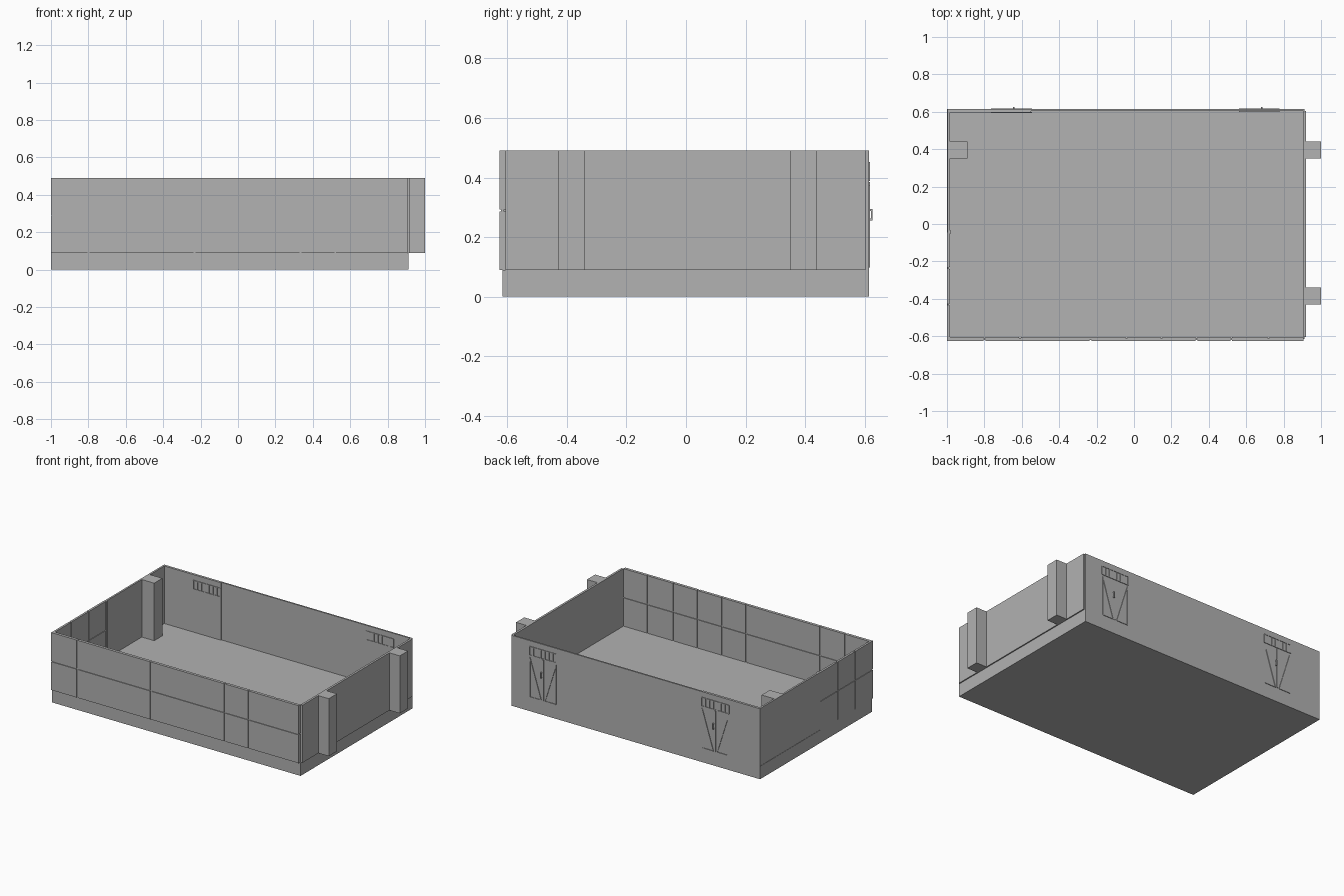
import bpy
import math
from mathutils import Vector, Matrix

cube = bpy.data.objects.get("Cube")
if cube:
    bpy.data.objects.remove(cube, do_unlink=True)

grey = bpy.data.materials.new("concrete grey")
grey.use_nodes = True
COLOUR = (0.445, 0.445, 0.445, 1)
grey.diffuse_color = COLOUR
grey.node_tree.nodes["Principled BSDF"].inputs["Base Color"].default_value = COLOUR

FLOOR, MID, TOP = 0.09, 0.29, 0.49


def mesh_object(name, boxes):
    """Joins boxes given as (low corner, high corner, optional matrix)."""
    verts, faces = [], []
    for low, high, *matrix in boxes:
        n = len(verts)
        for x in (low[0], high[0]):
            for y in (low[1], high[1]):
                for z in (low[2], high[2]):
                    p = Vector((x, y, z))
                    verts.append(matrix[0] @ p if matrix else p)
        for f in ((0, 1, 3, 2), (4, 6, 7, 5), (0, 4, 5, 1),
                  (2, 3, 7, 6), (0, 2, 6, 4), (1, 5, 7, 3)):
            faces.append([n + i for i in f])
    mesh = bpy.data.meshes.new(name)
    mesh.from_pydata(verts, [], faces)
    mesh.materials.append(grey)
    obj = bpy.data.objects.new(name, mesh)
    bpy.context.collection.objects.link(obj)
    return obj


def panels(name, along, edges, low, high, gap=0.010):
    """Two rows of cladding panels separated by narrow seams."""
    boxes = []
    for i, (a, b) in enumerate(zip(edges, edges[1:])):
        a += gap / 2 if i else 0
        b -= gap / 2 if i < len(edges) - 2 else 0
        for z0, z1 in ((FLOOR, MID - gap / 3), (MID + gap / 3, TOP)):
            if along == "x":
                boxes.append(((a, low, z0), (b, high, z1)))
            else:
                boxes.append(((low, a, z0), (high, b, z1)))
    mesh_object(name, boxes)


def bar(a, b, low, high, width=0.006):
    """A thin strip between two (x, z) points, lying on the back wall."""
    dx, dz = b[0] - a[0], b[1] - a[1]
    half = math.hypot(dx, dz) / 2
    matrix = (Matrix.Translation(((a[0] + b[0]) / 2, 0, (a[1] + b[1]) / 2))
              @ Matrix.Rotation(-math.atan2(dz, dx), 4, "Y"))
    return (-half, low, -width / 2), (half, high, width / 2), matrix


# Floor slab
mesh_object("floor_slab", [((-1, -0.615, 0), (0.912, 0.614, FLOOR))])

# Front wall: core with seamed panels on both faces
mesh_object("front_wall", [((-0.995, -0.620, FLOOR), (0.905, -0.610, TOP))])
panels("front_outer_panels", "x", [-1, -0.80, -0.233, 0.335, 0.52, 0.905],
       -0.625, -0.620)
panels("front_inner_panels", "x",
       [-0.985, -0.80, -0.61, -0.04, 0.147, 0.335, 0.52, 0.72, 0.905],
       -0.610, -0.605)

# Left-hand end: panelled at the front, plain toward the back
mesh_object("panelled_end_wall", [((-0.996, -0.62, FLOOR), (-0.989, -0.045, TOP))])
side_edges = [-0.62, -0.43, -0.235, -0.045]
panels("end_outer_panels", "y", side_edges, -1, -0.996)
panels("end_inner_panels", "y", side_edges, -0.989, -0.985)
mesh_object("plain_end_wall", [((-0.998, -0.045, FLOOR), (-0.985, 0.614, TOP))])
mesh_object("end_wall_post", [((-0.998, -0.05, FLOOR), (-0.978, -0.036, TOP))])

# Opposite end and back walls
mesh_object("pillar_end_wall", [((0.905, -0.605, FLOOR), (0.920, 0.603, TOP))])
mesh_object("back_wall", [((-0.998, 0.603, FLOOR), (0.912, 0.614, TOP)),
                          ((-0.998, 0.597, FLOOR), (-0.55, 0.603, TOP))])

# Pillars
for name, x0, x1, y0 in (("outer_pillar_back", 0.918, 1, 0.35),
                         ("outer_pillar_front", 0.918, 1, -0.43),
                         ("inner_pillar", -0.988, -0.89, 0.35)):
    mesh_object(name, [((x0, y0, FLOOR), (x1, y0 + 0.09, TOP))])

# Double doors on the back, each with a barred fanlight
for side, c, inner in (("left", 0.67, 0.603), ("right", -0.655, 0.597)):
    lo, hi = 0.613, 0.618
    leaf = []
    for s in (-1, 1):
        leaf += [bar((c + s * 0.1, 0.10), (c + s * 0.1, 0.375), lo, hi),
                 bar((c + s * 0.1, 0.37), (c + s * 0.015, 0.10), lo, hi),
                 bar((c + s * 0.1, 0.10), (c + s * 0.015, 0.10), lo, hi, 0.004)]
    leaf.append(bar((c, 0.10), (c, 0.385), lo, hi, 0.012))
    mesh_object(side + "_double_door", leaf)

    for place, y0, y1 in (("outer", lo, hi), ("inner", inner - 0.004, inner + 0.001)):
        grid = [bar((c - 0.105, z), (c + 0.105, z), y0, y1, 0.005)
                for z in (0.39, 0.45)]
        for i in range(8):
            x = c - 0.105 + 0.03 * i
            grid.append(bar((x, 0.39), (x, 0.45), y0, y1, 0.007))
        mesh_object(f"{side}_fanlight_{place}", grid)

    # Handle: two stubs and a grip
    x0, x1 = c + 0.008, c + 0.016
    mesh_object(side + "_door_handle",
                [((x0, 0.613, z), (x1, 0.624, z + 0.008)) for z in (0.255, 0.287)]
                + [((x0, 0.620, 0.255), (x1, 0.625, 0.295))])
